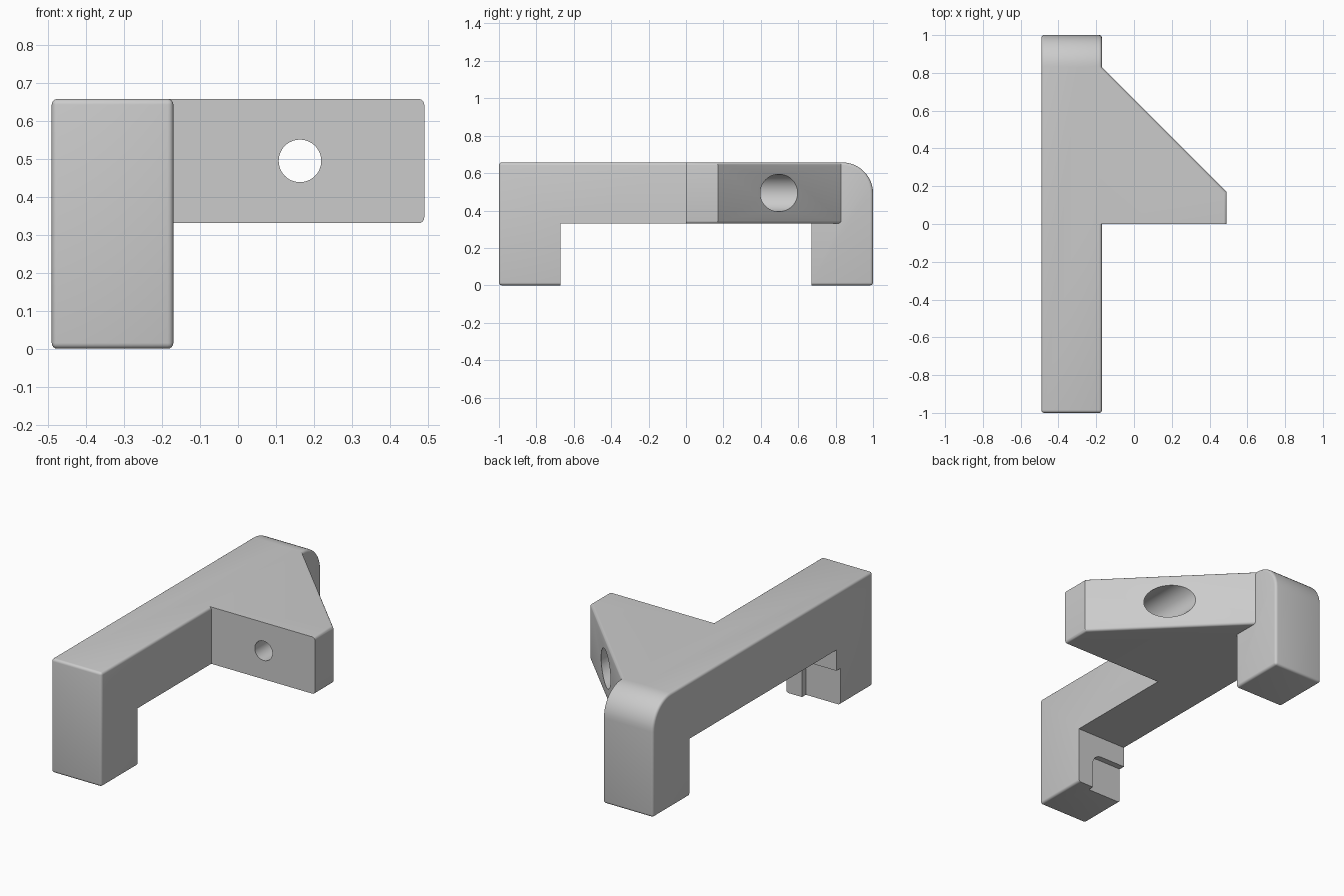
import bpy, bmesh, math
from mathutils import Vector, Matrix

cube = bpy.data.objects.get("Cube")
if cube:
    bpy.data.objects.remove(cube, do_unlink=True)

TOP, UNDER, FILLET = 0.657, 0.33, 0.015
LEFT, RIGHT, END = -0.49, -0.17, 0.49

grey = bpy.data.materials.new("plain grey")
grey.use_nodes = True
colour = (0.6, 0.6, 0.6, 1)
grey.diffuse_color = colour
grey.node_tree.nodes["Principled BSDF"].inputs["Base Color"].default_value = colour


def arc(cx, cy, r, start, stop, steps=12):
    angles = [math.radians(start + (stop - start) * i / steps) for i in range(steps + 1)]
    return [(cx + r * math.cos(a), cy + r * math.sin(a)) for a in angles]


def prism(name, points, direction, rounded=None):
    """Extrude a closed 3D outline, then round the edges picked by a rule."""
    bm = bmesh.new()
    face = bm.faces.new([bm.verts.new(p) for p in points])
    made = bmesh.ops.extrude_face_region(bm, geom=[face])["geom"]
    bmesh.ops.translate(bm, vec=direction,
                        verts=[v for v in made if isinstance(v, bmesh.types.BMVert)])
    bmesh.ops.recalc_face_normals(bm, faces=bm.faces)
    if rounded:
        bmesh.ops.bevel(bm, geom=[e for e in bm.edges if rounded(e)], offset=FILLET,
                        segments=4, profile=0.5, affect='EDGES', clamp_overlap=False)
    mesh = bpy.data.meshes.new(name)
    bm.to_mesh(mesh)
    bm.free()
    mesh.materials.append(grey)
    obj = bpy.data.objects.new(name, mesh)
    bpy.context.collection.objects.link(obj)
    return obj


def combine(target, tool, operation):
    mod = target.modifiers.new(operation.lower(), 'BOOLEAN')
    mod.object, mod.operation, mod.solver = tool, operation, 'EXACT'
    bpy.context.view_layer.objects.active = target
    bpy.ops.object.modifier_apply(modifier=mod.name)
    bpy.data.objects.remove(tool, do_unlink=True)


def bar_rule(edge):
    # Outer edges are rounded; the inside of the arch stays sharp
    def inner(f):
        c = f.calc_center_median()
        return abs(f.normal.x) < 0.5 and abs(c.y) < 0.7 and c.z < 0.4
    return edge.calc_face_angle(0) > 0.5 and not any(inner(f) for f in edge.link_faces)


def wing_rule(edge):
    # Horizontal edges of the slanted face and the end face
    a, b = (v.co for v in edge.verts)
    slanted = abs(a.x - b.x) > 0.1 and abs(a.y - b.y) > 0.1
    return abs(a.z - b.z) < 0.01 and (slanted or min(a.x, b.x) > 0.4)


# Bar with two legs and a rounded back shoulder
side = [(-1, 0), (-0.67, 0), (-0.67, UNDER), (0.67, UNDER), (0.67, 0), (1, 0)]
side += arc(0.835, TOP - 0.165, 0.165, 0, 90) + [(-1, TOP)]
bracket = prism("bracket", [(LEFT, y, z) for y, z in side], (RIGHT - LEFT, 0, 0), bar_rule)

# Triangular side wing, overlapping the bar
plan = [(-0.3, 0), (END, 0), (END, 0.17), (RIGHT, 0.83), (-0.3, 0.83)]
wing = prism("wing", [(x, y, UNDER) for x, y in plan], (0, 0, TOP - UNDER), wing_rule)
combine(bracket, wing, 'UNION')

# Screw hole and wider head bore through the wing
for name, radius, start in (("screw_hole", 0.056, -0.2), ("head_bore", 0.1, 0.17)):
    ring = arc(0.163, 0.494, radius, 0, 360, 48)[:-1]
    cutter = prism(name, [(x, start, z) for x, z in ring], (0, 1.2, 0))
    combine(bracket, cutter, 'DIFFERENCE')

# Shallow recess with a rounded corner on the inside of the front leg
outline = [(-0.6, -0.1), (-0.27, -0.1)] + arc(-0.33, 0.15, 0.06, 0, 90, 8) + [(-0.6, 0.21)]
recess = prism("recess", [(x, -0.705, z) for x, z in outline], (0, 0.2, 0))
combine(bracket, recess, 'DIFFERENCE')

bpy.ops.object.select_all(action='DESELECT')
bracket.select_set(True)
bpy.context.view_layer.objects.active = bracket
bpy.ops.object.shade_smooth_by_angle(angle=math.radians(30))
